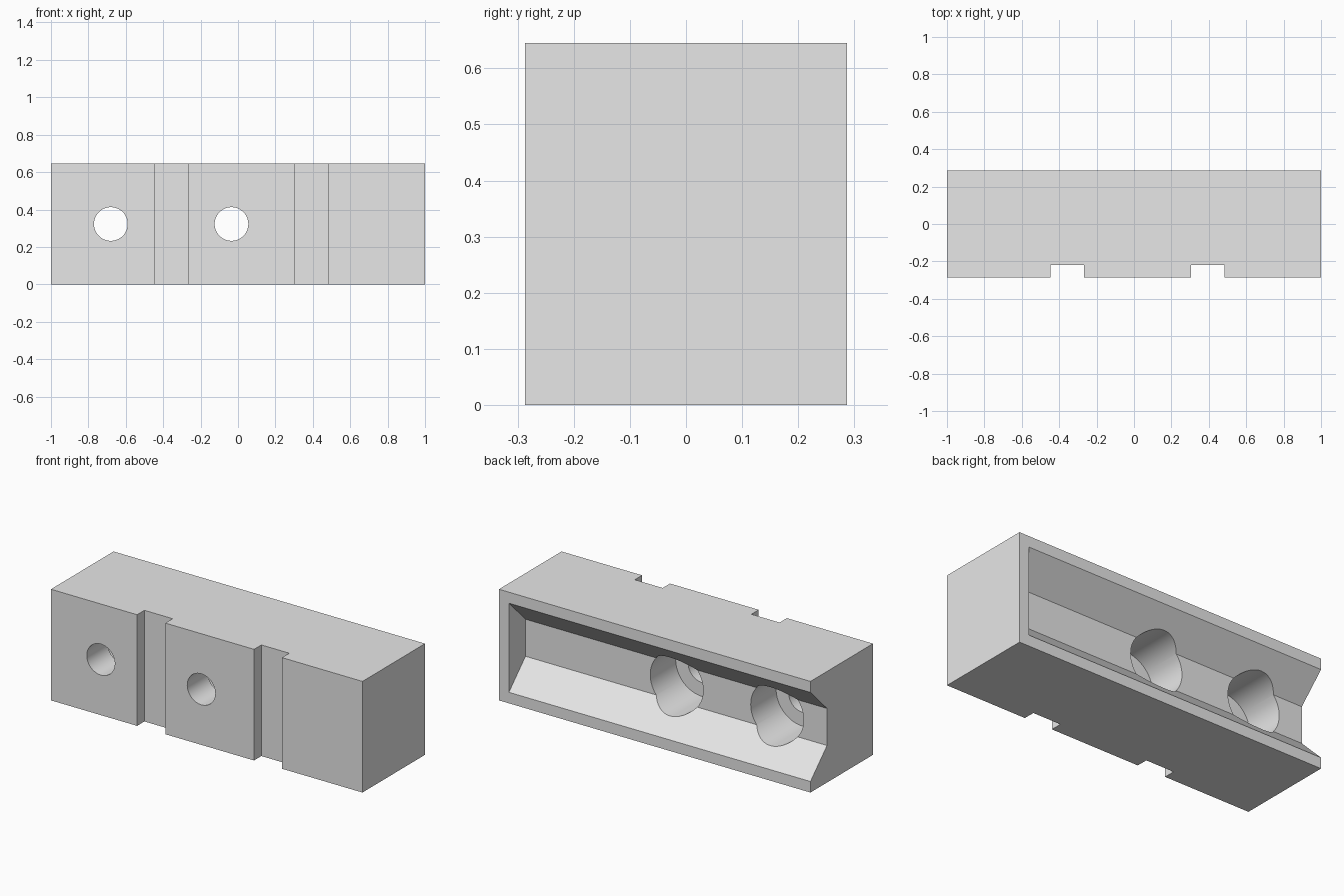
import bpy
import bmesh
from math import radians
from mathutils import Matrix

cube = bpy.data.objects.get("Cube")
if cube:
    bpy.data.objects.remove(cube, do_unlink=True)

HEIGHT, HALF_DEPTH = 0.645, 0.287
MID_Z = HEIGHT / 2

grey = bpy.data.materials.new("light_grey")
grey.use_nodes = True
grey.diffuse_color = (0.8, 0.8, 0.8, 1)
grey.node_tree.nodes["Principled BSDF"].inputs["Base Color"].default_value = (0.8, 0.8, 0.8, 1)


def make_object(name, bm):
    bmesh.ops.recalc_face_normals(bm, faces=bm.faces)
    mesh = bpy.data.meshes.new(name)
    bm.to_mesh(mesh)
    bm.free()
    mesh.materials.append(grey)
    obj = bpy.data.objects.new(name, mesh)
    bpy.context.collection.objects.link(obj)
    return obj


def prism(name, profile, axis, start, end):
    """Extrude a closed profile along x or z."""
    bm = bmesh.new()
    place = (lambda a, b: (start, a, b)) if axis == "x" else (lambda a, b: (a, b, start))
    face = bm.faces.new([bm.verts.new(place(a, b)) for a, b in profile])
    new = bmesh.ops.extrude_face_region(bm, geom=[face])["geom"]
    span = end - start
    shift = (span, 0, 0) if axis == "x" else (0, 0, span)
    bmesh.ops.translate(bm, vec=shift, verts=[v for v in new if isinstance(v, bmesh.types.BMVert)])
    return make_object(name, bm)


def bore(name, x, radius, y0, y1):
    """Round cutter running front to back."""
    bm = bmesh.new()
    turn = Matrix.Translation((x, (y0 + y1) / 2, MID_Z)) @ Matrix.Rotation(radians(90), 4, "X")
    bmesh.ops.create_cone(bm, cap_ends=True, segments=64, radius1=radius, radius2=radius,
                          depth=y1 - y0, matrix=turn)
    return make_object(name, bm)


# Block outline with two vertical grooves in the front
outline = [(-1, -HALF_DEPTH)]
for left, right in ((-0.447, -0.266), (0.304, 0.483)):
    outline += [(left, -HALF_DEPTH), (left, -0.22), (right, -0.22), (right, -HALF_DEPTH)]
outline += [(1, -HALF_DEPTH), (1, HALF_DEPTH), (-1, HALF_DEPTH)]
block = prism("channel_block", outline, "z", 0, HEIGHT)

# Tapered channel in the back, open at one end
lip, floor_edge, floor_y, outside = 0.064, 0.215, 0.135, 0.4
channel = [(outside, lip), (HALF_DEPTH, lip), (floor_y, floor_edge),
           (floor_y, HEIGHT - floor_edge), (HALF_DEPTH, HEIGHT - lip), (outside, HEIGHT - lip)]
cutters = [prism("channel_cutter", channel, "x", -1.1, 0.936)]

# Counterbored screw holes
for x in (-0.68, -0.035):
    cutters.append(bore("counterbore_cutter", x, 0.17, -0.098, outside))
    cutters.append(bore("screw_hole_cutter", x, 0.09, -outside, outside))

for cutter in cutters:
    cutter.hide_render = True
    cut = block.modifiers.new(cutter.name, "BOOLEAN")
    cut.operation = "DIFFERENCE"
    cut.solver = "EXACT"
    cut.object = cutter

# Bake the cuts, then remove the cutters
bpy.context.view_layer.objects.active = block
block.select_set(True)
for cut in list(block.modifiers):
    bpy.ops.object.modifier_apply(modifier=cut.name)
for cutter in cutters:
    bpy.data.objects.remove(cutter, do_unlink=True)
bpy.ops.object.shade_smooth_by_angle(angle=radians(30))
